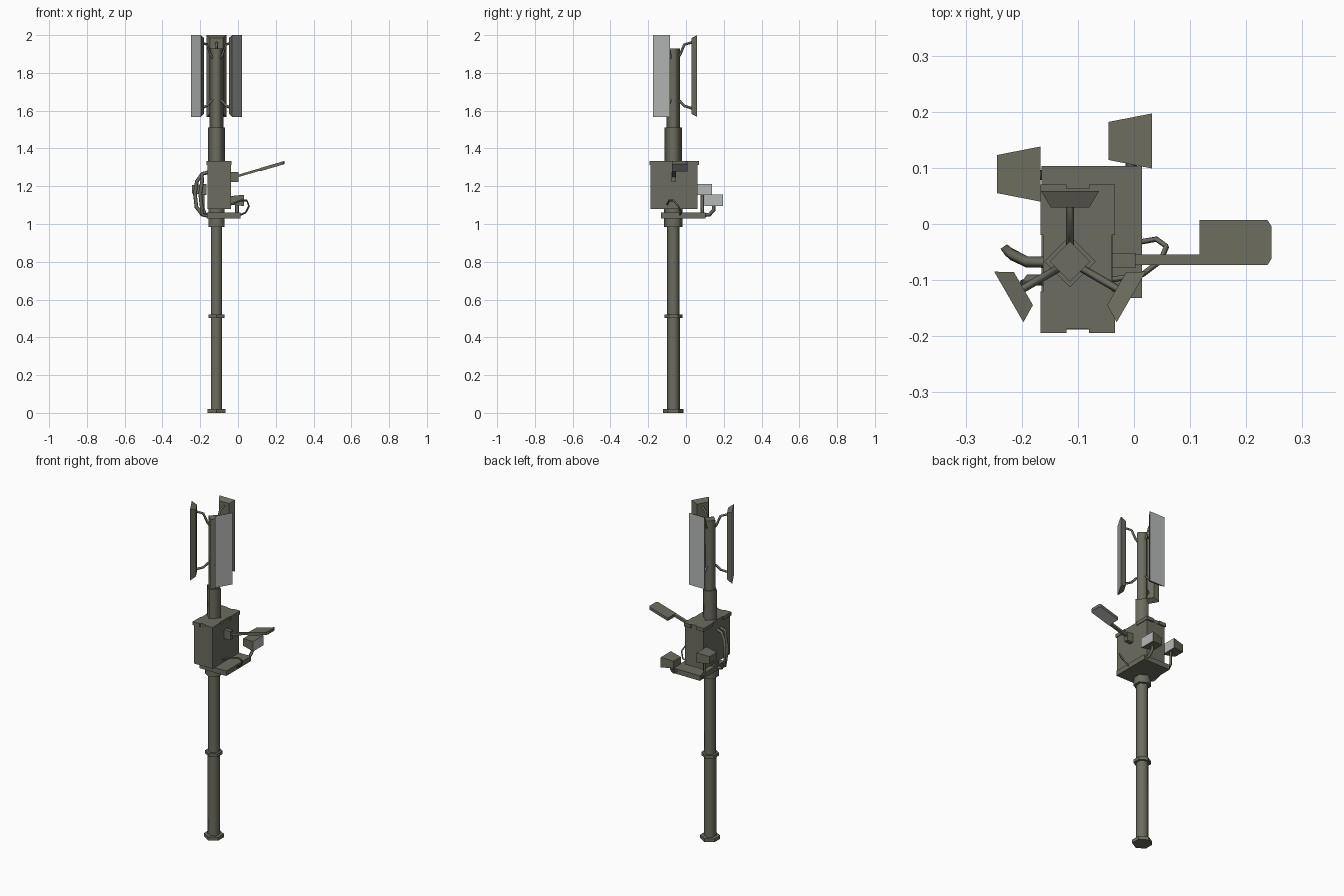
import bpy, bmesh, math
from mathutils import Vector, Matrix

if "Cube" in bpy.data.objects:
    bpy.data.objects.remove(bpy.data.objects["Cube"])

CX, CY = -0.114, -0.067          # mast axis


def material(name, rgb):
    m = bpy.data.materials.new(name)
    m.diffuse_color = (*rgb, 1)
    m.use_nodes = True
    m.node_tree.nodes["Principled BSDF"].inputs["Base Color"].default_value = m.diffuse_color
    return m


OLIVE = material("olive_grey_paint", (0.15, 0.15, 0.115))
LIGHT = material("light_grey_panel", (0.47, 0.48, 0.48))


def add(name, mesh):
    ob = bpy.data.objects.new(name, mesh)
    bpy.context.scene.collection.objects.link(ob)
    for m in (OLIVE, LIGHT):
        mesh.materials.append(m)
    return ob


def loft(name, rings, light_end=False, smooth=False, inset=0):
    """Skin a list of equal-length point rings and cap both ends."""
    bm = bmesh.new()
    rows = [[bm.verts.new(p) for p in r] for r in rings]
    n = len(rows[0])
    for a, b in zip(rows, rows[1:]):
        for i in range(n):
            bm.faces.new((a[i], a[(i + 1) % n], b[(i + 1) % n], b[i])).smooth = smooth
    bm.faces.new(rows[0][::-1])
    end = bm.faces.new(rows[-1])
    if inset:
        bmesh.ops.inset_region(bm, faces=[end], thickness=inset)
    if light_end:
        end.material_index = 1
    bmesh.ops.recalc_face_normals(bm, faces=bm.faces)
    me = bpy.data.meshes.new(name)
    bm.to_mesh(me)
    bm.free()
    return add(name, me)


def box(name, lo, hi):
    (x0, y0, z0), (x1, y1, z1) = lo, hi
    return loft(name, [[(x0, y0, z), (x1, y0, z), (x1, y1, z), (x0, y1, z)] for z in (z0, z1)])


def post(name, sides, r, z0, z1, smooth=True):
    ang = [math.pi / 2 + i * math.tau / sides for i in range(sides)]
    return loft(name, [[(CX + r * math.cos(a), CY + r * math.sin(a), z) for a in ang]
                       for z in (z0, z1)], smooth=smooth)


def tube(name, pts, r):
    cu = bpy.data.curves.new(name, 'CURVE')
    cu.dimensions = '3D'
    cu.bevel_depth, cu.bevel_resolution, cu.use_fill_caps = r, 0, True
    sp = cu.splines.new('POLY')
    sp.points.add(len(pts) - 1)
    for p, co in zip(sp.points, pts):
        p.co = (*co, 1)
    tmp = bpy.data.objects.new(name + "_path", cu)
    bpy.context.scene.collection.objects.link(tmp)
    me = bpy.data.meshes.new_from_object(tmp.evaluated_get(bpy.context.evaluated_depsgraph_get()))
    bpy.data.objects.remove(tmp)
    me.materials.clear()
    return add(name, me)


# Mast
post("base_flange", 6, 0.055, 0, 0.02, False)
post("lower_mast", 6, 0.034, 0.02, 0.51)
post("mast_ring", 6, 0.048, 0.502, 0.521, False)
post("middle_mast", 6, 0.033, 0.51, 1.0)
post("lower_collar", 6, 0.049, 0.985, 1.085)
post("upper_sleeve", 4, 0.046, 1.32, 1.51)
post("upper_mast", 4, 0.036, 1.50, 1.93)

# Equipment cabinet with notched lid
box("cabinet", (-0.162, -0.188, 1.08), (-0.038, 0.062, 1.32))
X0, X1, Y0, Y1 = -0.167, -0.034, -0.194, 0.07
outline = [(X0, Y0), (-0.12, Y0), (-0.12, Y0 + .007), (-0.08, Y0 + .007), (-0.08, Y0), (X1, Y0),
           (X1, -0.12), (X1 - .005, -0.12), (X1 - .005, -0.02), (X1, -0.02), (X1, Y1),
           (-0.08, Y1), (-0.08, Y1 - .007), (-0.12, Y1 - .007), (-0.12, Y1), (X0, Y1),
           (X0, -0.02), (X0 + .005, -0.02), (X0 + .005, -0.12), (X0, -0.12)]
loft("cabinet_lid", [[(x, y, z) for x, y in outline] for z in (1.313, 1.334)])

# Bracket plate below the cabinet
box("bracket_plate", (-0.165, -0.132, 1.03), (0.014, 0.103, 1.06))


# Cameras facing +x, wide light front
def camera(name, x0, x1, y, z):
    def ring(x, w, h):
        return [(x, y - w, z - h), (x, y + w, z - h), (x, y + w, z + h), (x, y - w, z + h)]
    loft(name, [ring(x0, 0.034, 0.022), ring(x1, 0.049, 0.03)], light_end=True)


camera("left_camera", -0.244, -0.167, 0.089, 1.183)
camera("rear_camera", -0.045, 0.032, 0.148, 1.125)
tube("left_camera_rod", [(-0.14, 0.087, 1.045), (-0.172, 0.087, 1.05), (-0.185, 0.087, 1.08),
                         (-0.185, 0.087, 1.17)], 0.009)
tube("rear_camera_rod", [(-0.005, 0.08, 1.045), (-0.005, 0.125, 1.05), (-0.005, 0.147, 1.075),
                         (-0.005, 0.147, 1.11)], 0.01)

# Street lamp: mount, sloping arm, head with light underside
box("lamp_mount", (-0.042, -0.078, 1.222), (0.003, -0.052, 1.275))


def slope(x):
    return 1.257 + 0.292 * x


def sloped(name, plan, t0, t1, **kw):
    return loft(name, [[(x, y, slope(x) + t) for x, y in plan] for t in (t1, t0)], **kw)


sloped("lamp_arm", [(-0.01, -0.073), (0.13, -0.073), (0.13, -0.054), (-0.01, -0.054)], -0.009, 0.004)
sloped("lamp_head", [(0.117, -0.073), (0.238, -0.073), (0.245, -0.062), (0.245, -0.004),
                     (0.238, 0.007), (0.117, 0.007)], -0.012, 0.005, light_end=True, inset=0.012)

# Three antenna panels with struts, spaced around the mast
for i in range(3):
    M = Matrix.Translation((CX, CY, 0)) @ Matrix.Rotation(math.radians(120 * i), 4, 'Z')

    def place(pts):
        return [M @ Vector(p) for p in pts]

    def face(y, w, z0, z1):
        return place([(-w, y, z0), (w, y, z0), (w, y, z1), (-w, y, z1)])
    loft(f"antenna_panel_{i + 1}", [face(0.096, 0.034, 1.583, 1.985), face(0.126, 0.052, 1.567, 2.0)],
         light_end=True)
    tube(f"upper_strut_{i + 1}", place([(0, 0.015, 1.87), (0, 0.035, 1.895), (0, 0.058, 1.95),
                                        (0, 0.1, 1.962)]), 0.007)
    tube(f"lower_strut_{i + 1}", place([(0, 0.015, 1.66), (0, 0.035, 1.65), (0, 0.058, 1.625),
                                        (0, 0.1, 1.612)]), 0.007)

# Cables on the left side and the thin loop on the right
for k, (y, d, x) in enumerate([(-0.068, 0.022, -0.228), (-0.1, -0.01, -0.2)]):
    tube(f"left_cable_{k + 1}", [(-0.155, y, 1.275), (-0.19, y, 1.265), (x + .01, y + d * .6, 1.225),
                                 (x, y + d, 1.16), (x + .008, y + d * .7, 1.09),
                                 (-0.19, y, 1.05), (-0.15, y, 1.04)], 0.01)
tube("right_cable", [(-0.045, -0.1, 1.10), (0.015, -0.09, 1.125), (0.047, -0.066, 1.125),
                     (0.058, -0.04, 1.095), (0.04, -0.027, 1.06), (0.005, -0.033, 1.045)], 0.005)
